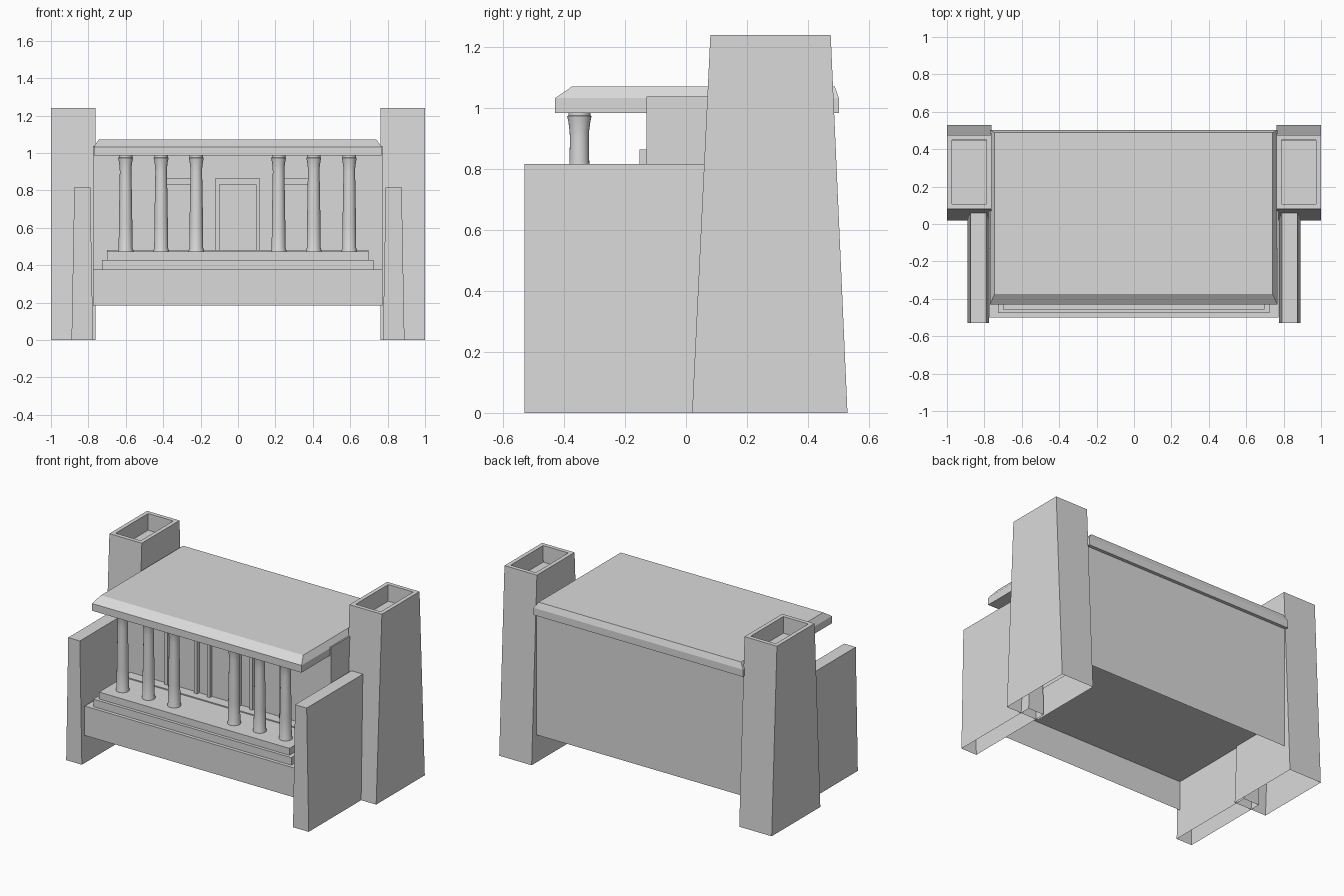
import bpy
import bmesh
import math

if "Cube" in bpy.data.objects:
    bpy.data.objects.remove(bpy.data.objects["Cube"], do_unlink=True)

GREY = (0.7, 0.7, 0.7, 1)
stone = bpy.data.materials.new("grey_stone")
stone.use_nodes = True
stone.diffuse_color = GREY
stone.node_tree.nodes["Principled BSDF"].inputs["Base Color"].default_value = GREY


def finish(name, bm):
    mesh = bpy.data.meshes.new(name)
    bm.to_mesh(mesh)
    bm.free()
    mesh.materials.append(stone)
    obj = bpy.data.objects.new(name, mesh)
    bpy.context.collection.objects.link(obj)
    return obj


def block(name, x, y, z, top_x=None, top_y=None, open_bottom=False, pocket=None):
    """Box or tapered box; pocket = (rim width, depth) sinks the top face."""
    bm = bmesh.new()
    rings = []
    for (x0, x1), (y0, y1), h in ((x, y, z[0]), (top_x or x, top_y or y, z[1])):
        rings.append([bm.verts.new((a, b, h)) for a, b in
                      ((x0, y0), (x1, y0), (x1, y1), (x0, y1))])
    low, high = rings
    bottom = bm.faces.new(low[::-1])
    top = bm.faces.new(high)
    for i in range(4):
        j = (i + 1) % 4
        bm.faces.new((low[i], low[j], high[j], high[i]))
    bmesh.ops.recalc_face_normals(bm, faces=bm.faces)
    if pocket:
        rim, depth = pocket
        bmesh.ops.inset_individual(bm, faces=[top], thickness=rim, use_even_offset=True)
        # second ring makes the vertical pocket walls
        bmesh.ops.inset_individual(bm, faces=[top], thickness=0.0005, use_even_offset=True)
        bmesh.ops.translate(bm, verts=top.verts, vec=(0, 0, -depth))
    if open_bottom:
        bmesh.ops.delete(bm, geom=[bottom], context="FACES_ONLY")
    return finish(name, bm)


def shell(name, x, profile):
    """Extrude a side profile (y, z) along x; the closing edge stays open."""
    bm = bmesh.new()
    a, b = [[bm.verts.new((px, y, z)) for y, z in profile] for px in x]
    bm.faces.new(a)
    bm.faces.new(b[::-1])
    for i in range(len(profile) - 1):
        bm.faces.new((a[i], b[i], b[i + 1], a[i + 1]))
    bmesh.ops.recalc_face_normals(bm, faces=bm.faces)
    return finish(name, bm)


def span(side, inner, outer):
    return tuple(sorted((side * inner, side * outer)))


# Towers and low side walls, hollow underneath
for side, label in ((1, "left"), (-1, "right")):
    block(f"{label}_tower", span(side, 0.762, 1.0), (0.02, 0.53), (0, 1.24),
          top_y=(0.08, 0.475), open_bottom=True, pocket=(0.027, 0.11))
    block(f"{label}_side_wall", span(side, 0.775, 0.89), (-0.53, 0.09), (0, 0.817),
          top_x=span(side, 0.79, 0.875), open_bottom=True)

# Hall and porch base in one shell, open below, with a floor inside
BODY_X = (-0.775, 0.772)
shell("hall_and_porch_base", BODY_X,
      ((-0.50, 0.183), (-0.50, 0.378), (-0.13, 0.378), (-0.13, 1.038),
       (0.48, 1.038), (0.48, 0.183)))
block("hall_floor", (-0.774, 0.771), (-0.13, 0.479), (0.378, 0.386))

# Steps and the low threshold along the hall front
block("lower_step", (-0.728, 0.725), (-0.477, -0.13), (0.378, 0.428))
block("upper_step", (-0.70, 0.697), (-0.456, -0.13), (0.428, 0.474))
block("threshold", (-0.70, 0.697), (-0.20, -0.13), (0.474, 0.481))

# Roof slab with a bevelled upper edge
block("roof_slab", (-0.77, 0.767), (-0.43, 0.502), (0.985, 1.033))
block("roof_bevel", (-0.77, 0.767), (-0.43, 0.502), (1.033, 1.072),
      top_x=(-0.745, 0.74), top_y=(-0.373, 0.488))

# Door frames on the hall front
for label, cx in (("right", -0.313), ("middle", -0.002), ("left", 0.31)):
    half, trim, depth = 0.12, 0.022, (-0.152, -0.13)
    block(f"{label}_door_lintel", (cx - half, cx + half), depth, (0.83, 0.864))
    for s, post in ((1, "left"), (-1, "right")):
        a, b = span(s, half - trim, half)
        block(f"{label}_door_{post}_post", (cx + a, cx + b), depth, (0.474, 0.83))

# Porch columns, turned from one profile of (radius, height)
PROFILE = ((0.041, 0.47), (0.041, 0.48), (0.037, 0.492), (0.036, 0.62), (0.033, 0.80),
           (0.031, 0.90), (0.032, 0.925), (0.036, 0.955), (0.040, 0.974), (0.036, 0.976),
           (0.036, 0.988))


def column(name, cx, cy, sides=24):
    bm = bmesh.new()
    rings = [[bm.verts.new((cx + r * math.cos(math.tau * i / sides),
                            cy + r * math.sin(math.tau * i / sides), h))
              for i in range(sides)] for r, h in PROFILE]
    for low, high in zip(rings, rings[1:]):
        for i in range(sides):
            j = (i + 1) % sides
            bm.faces.new((low[i], low[j], high[j], high[i]))
    bm.faces.new(rings[0][::-1])
    bm.faces.new(rings[-1])
    obj = finish(name, bm)
    bpy.ops.object.select_all(action="DESELECT")
    bpy.context.view_layer.objects.active = obj
    obj.select_set(True)
    bpy.ops.object.shade_smooth_by_angle(angle=math.radians(40))


for side, label in ((1, "left"), (-1, "right")):
    for place, offset in (("inner", 0.22), ("middle", 0.408), ("outer", 0.598)):
        column(f"{label}_{place}_column", side * offset - 0.003, -0.35)
